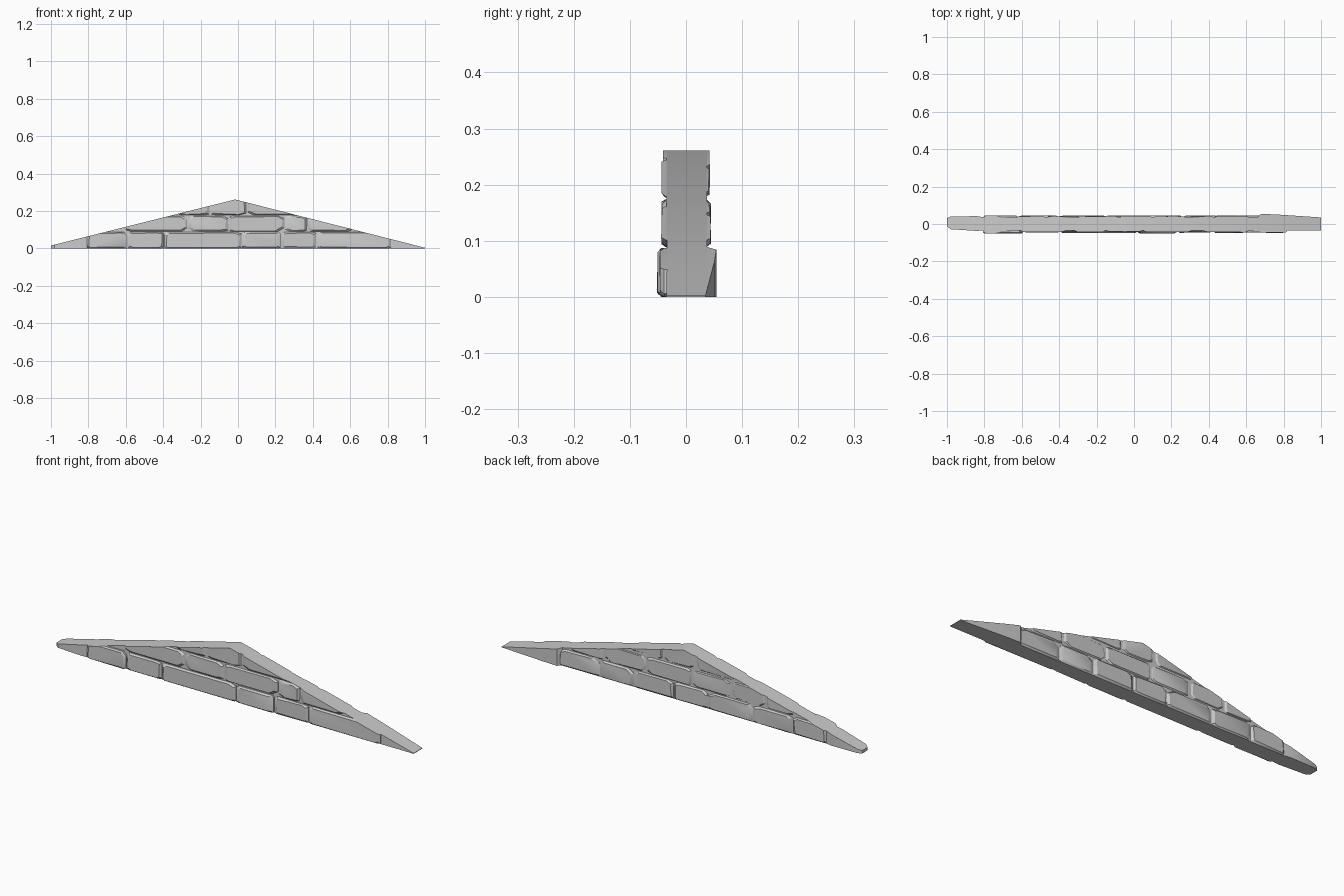
import bpy, bmesh, random
from mathutils import Vector

if "Cube" in bpy.data.objects:
    bpy.data.objects.remove(bpy.data.objects["Cube"])

random.seed(4)
APEX = Vector((-0.015, 0, 0.261))
LEFT = Vector((-1, 0, 0.015))
RIGHT = Vector((1, 0, 0.003))


def roof(x):
    end = LEFT if x < APEX.x else RIGHT
    return end.z + (x - end.x) / (APEX.x - end.x) * (APEX.z - end.z)


def finish(name, bm):
    bmesh.ops.recalc_face_normals(bm, faces=bm.faces)
    me = bpy.data.meshes.new(name)
    bm.to_mesh(me)
    bm.free()
    ob = bpy.data.objects.new(name, me)
    bpy.context.collection.objects.link(ob)
    bpy.ops.object.select_all(action='DESELECT')
    bpy.context.view_layer.objects.active = ob
    ob.select_set(True)
    bpy.ops.object.shade_smooth_by_angle(angle=0.5)


def bridge(bm, rings):
    for r, s in zip(rings, rings[1:]):
        for i in range(len(r)):
            bm.faces.new((r[i - 1], r[i], s[i], s[i - 1]))
    bm.faces.new(rings[0])
    bm.faces.new(rings[-1])


def loft(name, sections):
    """Solid through (x, front y, back y) sections, its top following the roof line."""
    bm = bmesh.new()
    bridge(bm, [[bm.verts.new(p) for p in ((x, f, 0), (x, b, 0), (x, b, roof(x)), (x, f, roof(x)))]
                for x, f, b in sections])
    finish(name, bm)


def stone(name, x0, x1, z0, z1, depth, side):
    """Rough block with clipped corners and a chamfered face, trimmed to the slopes."""
    rnd = random.uniform
    bm = bmesh.new()
    cx, cz, hx, hz = (x0 + x1) / 2, (z0 + z1) / 2, (x1 - x0) / 2, (z1 - z0) / 2
    outline = []
    for sx, sz in ((-1, -1), (1, -1), (1, 1), (-1, 1)):
        a, b = rnd(0.008, 0.035), rnd(0.004, 0.022)
        if z0 == 0 and sz < 0:
            a, b = 0.01, 0.006
        pair = [(cx + sx * hx, cz + sz * (hz - b)), (cx + sx * (hx - a), cz + sz * hz)]
        outline += pair if sx * sz > 0 else pair[::-1]
    rings = [[], [], []]
    for x, z in outline:
        kx, kz = 1 - rnd(0.008, 0.018) / hx, 1 - rnd(0.004, 0.009) / hz
        for ring, p in zip(rings, ((x, 0, z), (x, side * (depth - rnd(0.007, 0.011)), z),
                                   (cx + (x - cx) * kx, side * (depth - rnd(0, 0.002)), cz + (z - cz) * kz))):
            ring.append(bm.verts.new(p))
    bridge(bm, rings)
    for end in (LEFT, RIGHT):
        d = (APEX - end) * (1 if end.x < 0 else -1)
        bmesh.ops.bisect_plane(bm, geom=bm.verts[:] + bm.edges[:] + bm.faces[:], dist=1e-5,
                               plane_co=APEX, plane_no=(-d.z, 0, d.x), clear_outer=True)
        bmesh.ops.holes_fill(bm, edges=[e for e in bm.edges if e.is_boundary], sides=0)
    finish(name, bm)


# Recessed core with the tapered end stones
loft("wall_core", [(-0.85, -0.034, 0.036), (APEX.x, -0.035, 0.037), (0.85, -0.034, 0.037)])
loft("left_end_stone", [(-1, -0.012, 0.03), (-0.98, -0.028, 0.04), (-0.84, -0.037, 0.042), (-0.79, -0.033, 0.034)])
loft("right_end_stone", [(0.66, -0.03, 0.036), (0.68, -0.034, 0.054), (0.76, -0.034, 0.051), (1, -0.035, 0.035)])

# Courses of stones: joints along x for each row, bottom to top
ROW_Z = [(0, 0.087), (0.089, 0.174), (0.177, 0.32)]
COURSES = {
    "front": (-1, [[-0.81, -0.59, -0.395, 0.02, 0.23, 0.42, 0.82],
                   [-0.61, -0.27, -0.05, 0.25, 0.37, 0.62],
                   [-0.32, -0.15, 0.05, 0.33]]),
    "back": (1, [[-0.81, -0.62, -0.4, -0.15, 0.04, 0.26, 0.45, 0.68],
                 [-0.63, -0.47, -0.28, -0.06, 0.19, 0.43, 0.62],
                 [-0.31, -0.08, 0.1, 0.3]]),
}
for label, (side, rows) in COURSES.items():
    for r, joints in enumerate(rows):
        for i, (a, b) in enumerate(zip(joints, joints[1:])):
            depth = (0.046, 0.043, 0.042)[r] + random.uniform(-0.001, 0.002)
            if (label, r, i) in (("front", 0, 3), ("front", 0, 0)):
                depth += 0.006  # proud stones
            stone(f"{label}_stone_{r + 1}_{i + 1}", a + 0.002, b - 0.002, *ROW_Z[r], depth, side)
